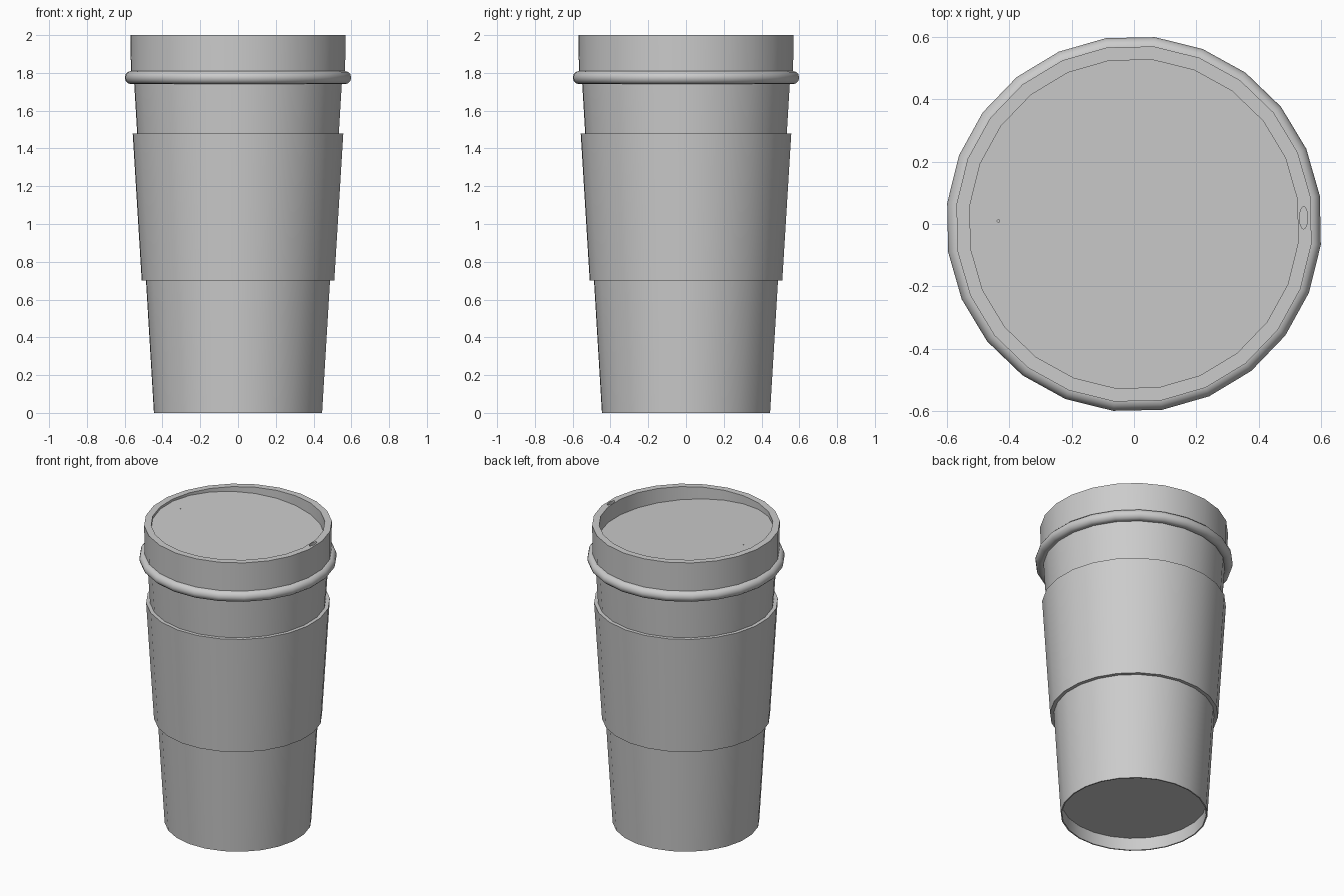
import bpy, bmesh
from math import sin, cos, pi, radians

cube = bpy.data.objects.get("Cube")
if cube:
    bpy.data.objects.remove(cube, do_unlink=True)

SIDES = 24
TURN = radians(8.6)

grey = bpy.data.materials.new("plain grey")
grey.use_nodes = True
colour = (0.6, 0.6, 0.6, 1)
grey.diffuse_color = colour
grey.node_tree.nodes["Principled BSDF"].inputs["Base Color"].default_value = colour


def add_object(name, bm):
    bmesh.ops.recalc_face_normals(bm, faces=bm.faces)
    mesh = bpy.data.meshes.new(name)
    bm.to_mesh(mesh)
    bm.free()
    mesh.materials.append(grey)
    obj = bpy.data.objects.new(name, mesh)
    bpy.context.collection.objects.link(obj)
    return obj


def lathe(name, profile, loop=False, tilt_last=0):
    """Revolve (radius, height) points; close as a loop or cap both ends."""
    bm = bmesh.new()
    rings = []
    for i, (r, z) in enumerate(profile):
        slope = tilt_last if i == len(profile) - 1 else 0
        ring = []
        for s in range(SIDES):
            a = TURN + 2 * pi * s / SIDES
            x = r * cos(a)
            ring.append(bm.verts.new((x, r * sin(a), z + slope * x)))
        rings.append(ring)
    pairs = list(zip(rings, rings[1:]))
    if loop:
        pairs.append((rings[-1], rings[0]))
    else:
        bm.faces.new(rings[0])
        bm.faces.new(rings[-1])
    for low, high in pairs:
        for s in range(SIDES):
            t = (s + 1) % SIDES
            bm.faces.new((low[s], low[t], high[t], high[s]))
    return add_object(name, bm)


def activate(obj):
    bpy.ops.object.select_all(action="DESELECT")
    obj.select_set(True)
    bpy.context.view_layer.objects.active = obj


def cut_hole(target, centre, half_size, bottom):
    """Cut an upright oval hole from above down to the given height."""
    bm = bmesh.new()
    bmesh.ops.create_cone(bm, cap_ends=True, segments=16, radius1=1, radius2=1, depth=1)
    top = 2.1
    for v in bm.verts:
        v.co.x = centre[0] + v.co.x * half_size[0]
        v.co.y = centre[1] + v.co.y * half_size[1]
        v.co.z = top if v.co.z > 0 else bottom
    cutter = add_object("hole_cutter", bm)
    cutter.hide_render = True
    activate(target)
    mod = target.modifiers.new("hole", "BOOLEAN")
    mod.operation = "DIFFERENCE"
    mod.solver = "EXACT"
    mod.object = cutter
    bpy.ops.object.modifier_apply(modifier=mod.name)
    bpy.data.objects.remove(cutter, do_unlink=True)


# Tapered cup with a recessed base
cup = lathe("cup", [(0.443, 0.085), (0.44, 0), (0.448, 0), (0.554, 1.76)])

# Sleeve wrapped around the middle
sleeve = lathe("sleeve", [(0.48, 0.7), (0.513, 0.7), (0.561, 1.48), (0.53, 1.48)], loop=True)

# Lid with a raised rim and a sloping sunken top
lid = lathe("lid", [(0.57, 1.76), (0.573, 2.0), (0.53, 2.0), (0.53, 1.94)], tilt_last=-0.085)
cut_hole(lid, (0.544, 0.02), (0.013, 0.036), 1.9)
cut_hole(lid, (-0.435, 0.01), (0.004, 0.004), 1.93)

# Rounded bead around the bottom of the lid
bead = lathe("lid_bead", [(0.568 + 0.035 * cos(k * pi / 6), 1.775 + 0.035 * sin(k * pi / 6))
                          for k in range(12)], loop=True)

for obj in (cup, sleeve, lid, bead):
    activate(obj)
    bpy.ops.object.shade_smooth_by_angle(angle=radians(40))
